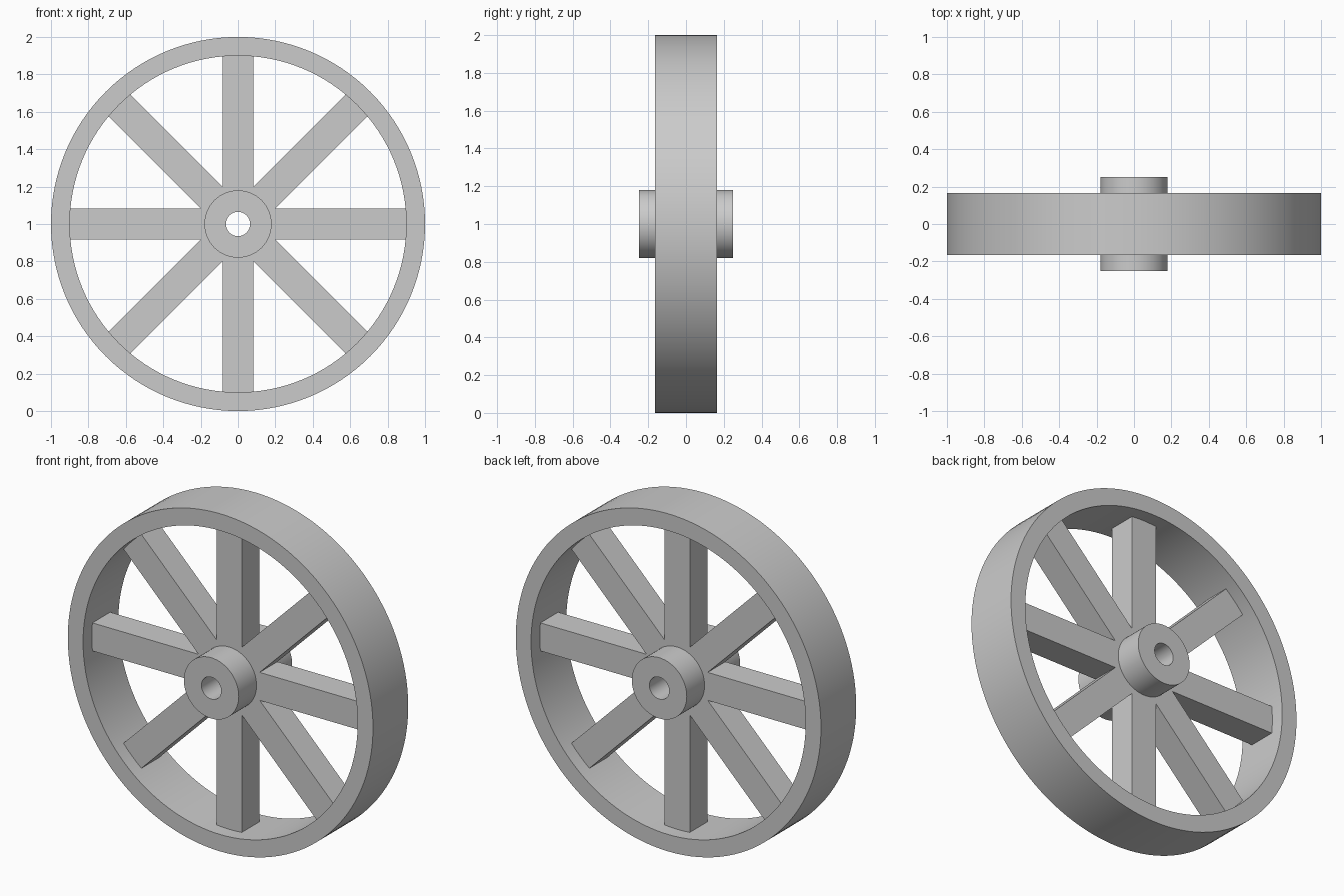
import bpy, bmesh, math
from mathutils import Matrix, Vector

if "Cube" in bpy.data.objects:
    bpy.data.objects.remove(bpy.data.objects["Cube"])

CENTRE = Vector((0, 0, 1))


def finish(bm, name, smooth):
    bmesh.ops.recalc_face_normals(bm, faces=bm.faces)
    mesh = bpy.data.meshes.new(name)
    bm.to_mesh(mesh)
    bm.free()
    ob = bpy.data.objects.new(name, mesh)
    ob.location = CENTRE
    bpy.context.collection.objects.link(ob)
    if smooth:
        bpy.ops.object.select_all(action='DESELECT')
        ob.select_set(True)
        bpy.context.view_layer.objects.active = ob
        bpy.ops.object.shade_smooth_by_angle(angle=math.radians(30))
    return ob


def tube(name, inner, outer, half_width, segments):
    """Rectangular profile revolved about the y axle."""
    bm = bmesh.new()
    corners = [(inner, -half_width), (outer, -half_width),
               (outer, half_width), (inner, half_width)]
    rings = []
    for i in range(segments):
        a = math.tau * i / segments
        rings.append([bm.verts.new((r * math.cos(a), y, r * math.sin(a)))
                      for r, y in corners])
    for i in range(segments):
        p, q = rings[i], rings[(i + 1) % segments]
        for j in range(4):
            k = (j + 1) % 4
            bm.faces.new((p[j], p[k], q[k], q[j]))
    return finish(bm, name, True)


def spoke(name, angle, start, end, thickness):
    """Square bar running outward from the hub into the rim."""
    bm = bmesh.new()
    bmesh.ops.create_cube(bm, size=1)
    bmesh.ops.transform(
        bm, verts=bm.verts,
        matrix=Matrix.Rotation(angle, 4, 'Y')
        @ Matrix.Translation((0, 0, (start + end) / 2))
        @ Matrix.Diagonal((thickness, thickness, end - start, 1)))
    return finish(bm, name, False)


# Rim and hub with axle hole
tube("rim", 0.9, 1.0, 0.165, 128)
tube("hub", 0.065, 0.18, 0.25, 64)

# Eight spokes
for i in range(8):
    spoke(f"spoke_{i + 1}", math.tau * i / 8, 0.12, 0.92, 0.166)
